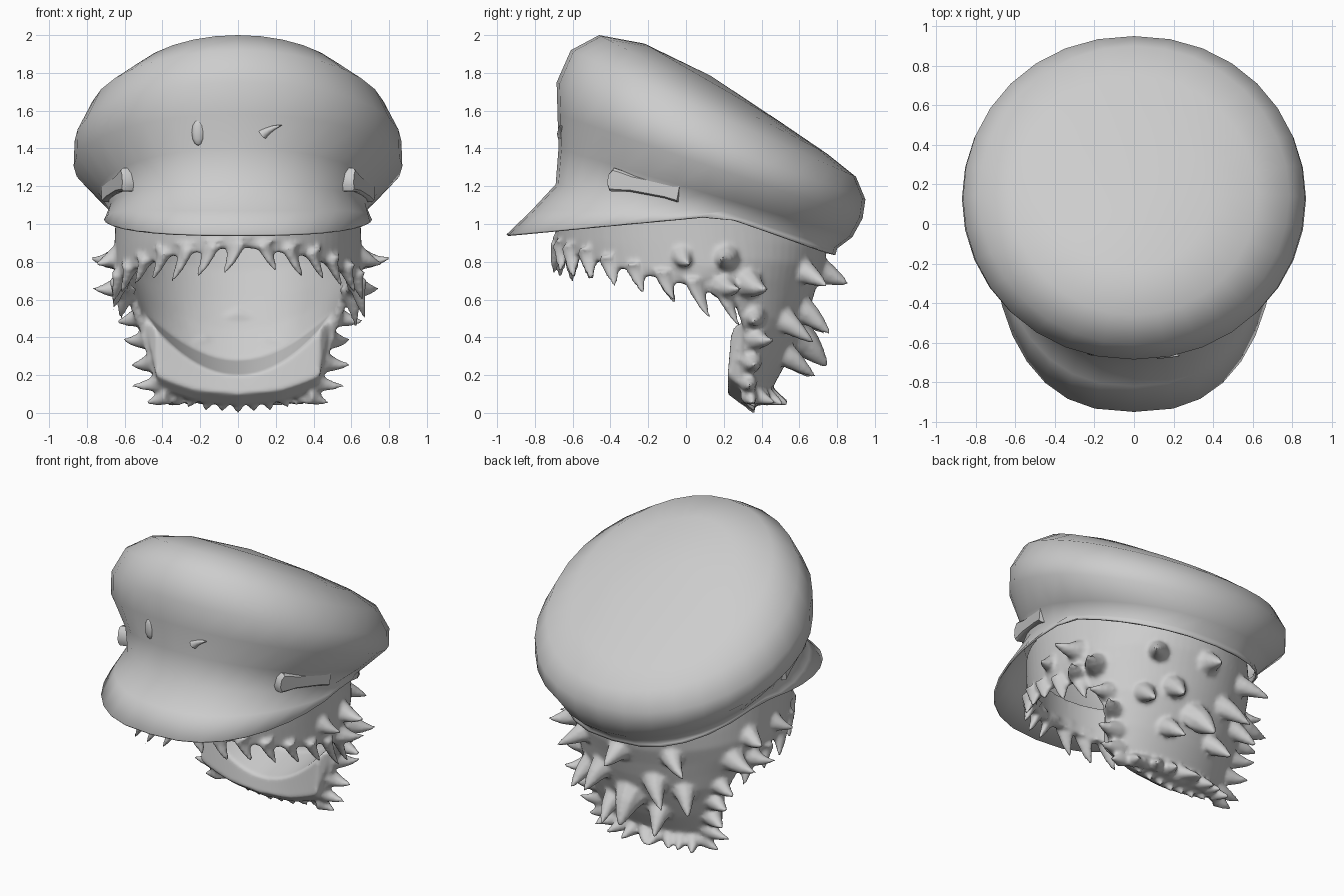
import bpy, bmesh, math, random
from mathutils import Vector

if "Cube" in bpy.data.objects:
    bpy.data.objects.remove(bpy.data.objects["Cube"])

random.seed(4)
grey = bpy.data.materials.new("plain grey")
grey.diffuse_color = (0.61, 0.61, 0.61, 1)
grey.use_nodes = True
grey.node_tree.nodes["Principled BSDF"].inputs["Base Color"].default_value = grey.diffuse_color


def finish(name, bm, angle=50):
    bmesh.ops.recalc_face_normals(bm, faces=bm.faces)
    me = bpy.data.meshes.new(name)
    bm.to_mesh(me)
    bm.free()
    ob = bpy.data.objects.new(name, me)
    bpy.context.collection.objects.link(ob)
    me.materials.append(grey)
    bpy.ops.object.select_all(action='DESELECT')
    ob.select_set(True)
    bpy.context.view_layer.objects.active = ob
    bpy.ops.object.shade_smooth_by_angle(angle=math.radians(angle))
    return ob


def loft(bm, rings):
    """Bridge closed rings of points; returns the vertex rings."""
    vs = [[bm.verts.new(p) for p in r] for r in rings]
    for a, b in zip(vs, vs[1:]):
        n = len(a)
        for i in range(n):
            bm.faces.new((a[i], a[(i + 1) % n], b[(i + 1) % n], b[i]))
    return vs


def interp(x, pts):
    """Piecewise linear lookup, pts in rising order."""
    if x <= pts[0][0]:
        return pts[0][1]
    for (x0, y0), (x1, y1) in zip(pts, pts[1:]):
        if x <= x1:
            return y0 + (y1 - y0) * (x - x0) / (x1 - x0)
    return pts[-1][1]


# --- cap: tilted oval rings from the visor edge to the crown ---
SEG = 32


def brim_z(y):
    return interp(y, [(-0.95, 0.945), (0.0, 1.03), (0.18, 1.045), (0.79, 0.835)])


def oval(yf, zf, yb, zb, rx, bow=0.0, power=1.0, lift=None):
    pts = []
    for i in range(SEG):
        t = 2 * math.pi * i / SEG
        u = (1 - math.cos(t)) / 2
        s = math.sin(t)
        y = yf + (yb - yf) * u
        z = zf + (zb - zf) * u + bow * s * s
        if lift is not None:
            z = max(z, brim_z(y) + lift)
        pts.append((rx * math.copysign(abs(s) ** power, s), y, z))
    return pts


edge = [(x, y, brim_z(y)) for x, y, _ in oval(-0.95, 0, 0.79, 0, 0.71, 0, 0.78)]
rings = [edge,
         oval(-0.82, 1.07, 0.795, 0.85, 0.70, 0.07, 0.85, 0.015),
         oval(-0.69, 1.21, 0.80, 0.87, 0.685, 0.04, 0.92, 0.03),
         oval(-0.675, 1.40, 0.88, 0.93, 0.74, 0, 0.95),
         oval(-0.68, 1.58, 0.935, 1.03, 0.87, 0, 0.95),
         oval(-0.685, 1.75, 0.95, 1.13, 0.865, 0, 0.95),
         oval(-0.61, 1.92, 0.90, 1.25, 0.785),
         oval(-0.46, 2.00, 0.75, 1.37, 0.62),
         oval(-0.22, 1.955, 0.50, 1.54, 0.38)]
bm = bmesh.new()
top = loft(bm, rings)[-1]
peak = bm.verts.new((0, 0.13, 1.785))
for i in range(SEG):
    bm.faces.new((top[i], top[(i + 1) % SEG], peak))
cap = finish("cap", bm, 60)
sol = cap.modifiers.new("thickness", 'SOLIDIFY')
sol.thickness = 0.012
sol.offset = -1


# --- side straps with a rounded front end ---
for s in (-1, 1):
    bm = bmesh.new()
    a, b = Vector((s * 0.58, -0.385, 1.235)), Vector((s * 0.685, -0.03, 1.165))
    d = (b - a).normalized()
    side = d.cross(Vector((0, 0, 1))).normalized()
    up = side.cross(d)
    rows = []
    for t, h in ((-0.05, 0.03), (0.0, 0.062), (0.1, 0.058), (0.3, 0.044), (0.8, 0.042), (1.0, 0.05)):
        c = a + (b - a) * t
        rows.append([c + side * (0.04 * p) + up * (h * q)
                     for p, q in ((-1, -.8), (-.7, -1), (.7, -1), (1, -.8),
                                  (1, .8), (.7, 1), (-.7, 1), (-1, .8))])
    v = loft(bm, rows)
    bm.faces.new(v[0])
    bm.faces.new(v[-1])
    finish("side_strap", bm, 40)


# --- curved flared cone used for hair tips and the small cap horn ---
def spike(bm, base, normal, direction, length, radius, bend, flat=1.0):
    d, nrm = Vector(direction).normalized(), Vector(normal).normalized()
    base, bend = Vector(base), Vector(bend)
    rows = []
    for t, w in ((0, 1), (0.15, 0.84), (0.35, 0.64), (0.6, 0.44), (0.85, 0.2)):
        c = base + d * (length * t) + bend * (length * t * t)
        axis = nrm.lerp(d, min(1, t * 2.5)).normalized()
        side = axis.cross(Vector((0.01, 0.02, 1)))
        side.normalize()
        other = side.cross(axis)
        rows.append([c + side * (radius * w * math.cos(k * math.pi / 4))
                     + other * (radius * w * flat * math.sin(k * math.pi / 4)) for k in range(8)])
    vs = loft(bm, rows)
    bm.faces.new(vs[0])
    tip = bm.verts.new(base + (d + bend) * length)
    for k in range(8):
        bm.faces.new((vs[-1][k], vs[-1][(k + 1) % 8], tip))


# --- small details on the cap front ---
bm = bmesh.new()
spike(bm, (0.13, -0.655, 1.475), (0.6, -0.25, 0.5), (0.7, -0.1, 0.6), 0.11, 0.03, (0.2, 0, -0.2))
finish("front_horn", bm)
bm = bmesh.new()
bmesh.ops.create_uvsphere(bm, u_segments=12, v_segments=6, radius=1)
for v in bm.verts:
    v.co = Vector((-0.21 + 0.035 * v.co.x, -0.645 + 0.02 * v.co.y, 1.485 + 0.07 * v.co.z))
finish("front_button", bm)


# --- hair shell: fringe, side locks and a long back curtain ---
RX = [(0, 0.42), (0.2, 0.49), (0.5, 0.57), (0.75, 0.66), (1.1, 0.645)]
BACK = [(0, 0.41), (0.1, 0.44), (0.3, 0.55), (0.5, 0.64), (0.7, 0.70), (0.85, 0.755), (1.1, 0.745)]
FRONT = [(0.5, -0.55), (0.7, -0.66), (0.9, -0.69)]
MID = [(0, 0.19), (0.5, 0.18), (0.7, 0.08), (1.1, 0.0)]
HEM = [(0, 0.88), (35, 0.83), (60, 0.75), (80, 0.69), (95, 0.63), (106, 0.59), (112, 0.14), (150, 0.06), (180, 0.04)]


def hair_point(deg, z, scale=1.0):
    t = math.radians(deg)
    c = interp(z, MID)
    ry = interp(z, BACK) - c if math.cos(t) < 0 else c - interp(z, FRONT)
    return Vector((scale * interp(z, RX) * math.sin(t), c - scale * ry * math.cos(t), z))


def hem(deg):
    return interp(min(deg, 360 - deg), HEM)


ROWS = 10
columns = []
for i in range(80):
    deg = i * 4.5
    low = hem(deg)
    col = [hair_point(deg, 1.1 + (low - 1.1) * k / ROWS) for k in range(ROWS + 1)]
    if 110 < deg < 250:
        # thick lower lip that curls forward under the curtain
        e = col[-1]
        lip = 0.2 + 0.16 * (e.x / 0.35) ** 2
        col.append(Vector((e.x * 0.98, min(e.y, 0.3), low)))
        col.append(Vector((e.x * 1.0, min(e.y, 0.22), low + 0.06)))
        col.append(Vector((e.x * 1.0, min(e.y, 0.24), lip)))
        start = lip + 0.08
    else:
        col += [hair_point(deg, low + dz, 0.92) for dz in (0, 0.01, 0.02)]
        start = low + 0.04
    col += [hair_point(deg, start + (1.08 - start) * k / 5, 0.915) for k in range(6)]
    columns.append(col + col[:1])
bm = bmesh.new()
loft(bm, [list(r) for r in zip(*columns)])
bmesh.ops.remove_doubles(bm, verts=bm.verts, dist=0.0005)


# --- hair tips, melted into the shell ---
def tuft(deg, z, out, down, length, radius, lift):
    t = math.radians(deg)
    radial = Vector((math.sin(t), -math.cos(t), 0))
    tangent = Vector((math.cos(t), math.sin(t), 0)) * random.uniform(-0.3, 0.3)
    spike(bm, hair_point(deg, z, 0.965), radial, radial * out - Vector((0, 0, down)) + tangent,
          length + 0.03, radius, tangent + Vector((0, 0, lift)))


# broad flat locks along the fringe and side hem
for k in range(-8, 9):
    deg = k * 12.5
    t = math.radians(deg)
    sway = Vector((math.cos(t), math.sin(t), 0)) * (0.5 if k > 0 else -0.5)
    spike(bm, hair_point(deg, hem(abs(deg)) + 0.05, 0.965), (0, 0, -1),
          Vector((0, 0, -1)) + sway * 0.3 + Vector((math.sin(t), -math.cos(t), 0)) * 0.2,
          random.uniform(0.17, 0.24), 0.075, sway * 0.5, 0.6)

# mirrored tufts: angle, height, outward, downward, length, radius, upturn
TUFTS = [(84, 0.84, 1, 0.9, 0.16, 0.07, 0.4), (104, 0.83, 1, 0.6, 0.20, 0.08, 0.5),
         (114, 0.70, 1, 0.7, 0.22, 0.09, 0.4), (100, 0.68, 1, 0.7, 0.18, 0.08, 0.5),
         (115, 0.52, 1, 0.6, 0.15, 0.07, 0.3), (117, 0.40, 1, 0.5, 0.16, 0.07, 0.4),
         (118, 0.28, 1, 0.6, 0.16, 0.07, 0.4), (120, 0.17, 1, 0.5, 0.15, 0.06, 0.3),
         (140, 0.50, 1, 0.9, 0.18, 0.08, 0), (150, 0.76, 1, 0.6, 0.19, 0.08, 0.1),
         (160, 0.56, 1, 0.9, 0.19, 0.09, 0), (160, 0.32, 1, 0.9, 0.18, 0.08, 0)]
for deg, *rest in TUFTS:
    tuft(deg, *rest)
    tuft(360 - deg, *rest)
tuft(180, 0.76, 1, 0.5, 0.16, 0.09, 0)
tuft(180, 0.42, 1, 1.1, 0.22, 0.12, 0)

# row of tips along the bottom of the curtain
for k in range(-5, 6):
    tuft(180 + k * 11, 0.10, 1, 0.6, random.uniform(0.1, 0.14), 0.06, 0.15)
    spike(bm, (k * 0.075, 0.33, hem(180 + abs(k) * 12) + 0.03), (0, 0, -1), (k * 0.12, 0.2, -1),
          0.09, 0.045, (k * 0.05, 0.2, 0))
for v in bm.verts:
    v.co.z = max(v.co.z, 0.0)
hair = finish("hair", bm, 70)
melt = hair.modifiers.new("melt", 'REMESH')
melt.mode = 'VOXEL'
melt.voxel_size = 0.014
melt.use_smooth_shade = True
soft = hair.modifiers.new("soften", 'SMOOTH')
soft.factor = 0.5
soft.iterations = 4
